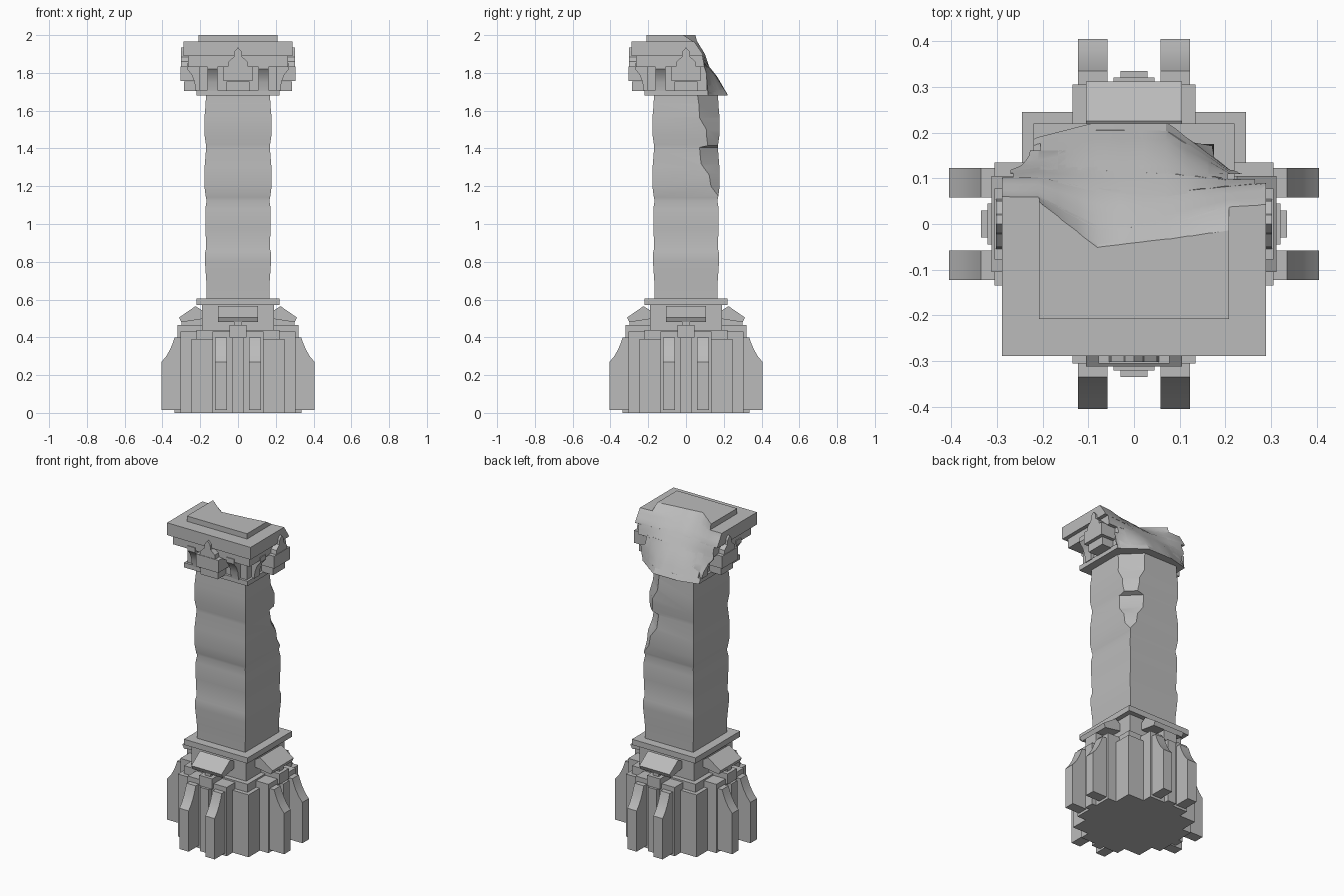
import bpy, bmesh
from math import radians
from mathutils import Matrix

cube = bpy.data.objects.get("Cube")
if cube:
    bpy.data.objects.remove(cube, do_unlink=True)

STONE = (0.5, 0.5, 0.5, 1)
stone = bpy.data.materials.new("grey stone")
stone.use_nodes = True
stone.diffuse_color = STONE
stone.node_tree.nodes["Principled BSDF"].inputs["Base Color"].default_value = STONE


def finish(name, bm):
    bmesh.ops.recalc_face_normals(bm, faces=bm.faces)
    mesh = bpy.data.meshes.new(name)
    bm.to_mesh(mesh)
    bm.free()
    mesh.materials.append(stone)
    obj = bpy.data.objects.new(name, mesh)
    bpy.context.collection.objects.link(obj)
    return obj


def loft(name, rings):
    """Closed skin through rings of 3D points."""
    bm = bmesh.new()
    loops = [[bm.verts.new(p) for p in ring] for ring in rings]
    for a, b in zip(loops, loops[1:]):
        for i in range(len(a)):
            j = (i + 1) % len(a)
            bm.faces.new((a[i], a[j], b[j], b[i]))
    bm.faces.new(loops[0])
    bm.faces.new(loops[-1])
    return finish(name, bm)


def square(r, z):
    return [(-r, -r, z), (r, -r, z), (r, r, z), (-r, r, z)]


def slab(name, r, z0, z1):
    return loft(name, [square(r, z0), square(r, z1)])


def spokes(name, profile, half, offsets=(0,), turns=(0, 90, 180, 270)):
    """Extrude a (radius, height) profile sideways, repeated around the pillar."""
    bm = bmesh.new()
    for turn in turns:
        rot = Matrix.Rotation(radians(turn), 3, 'Z')
        for off in offsets:
            sides = [[bm.verts.new(rot @ Matrix.Identity(3) @ Matrix.Identity(3).col[0].copy()
                                   .lerp(Matrix.Identity(3).col[0], 0)) for _ in profile]
                     for _ in range(2)]
            for side, x in zip(sides, (off - half, off + half)):
                for v, (r, z) in zip(side, profile):
                    v.co = rot @ Matrix.Translation((x, -r, z)).to_translation()
            a, b = sides
            bm.faces.new(a)
            bm.faces.new(b)
            for i in range(len(a)):
                j = (i + 1) % len(a)
                bm.faces.new((a[i], a[j], b[j], b[i]))
    return finish(name, bm)


def box(r0, r1, z0, z1):
    return [(r0, z0), (r1, z0), (r1, z1), (r0, z1)]


def carve(obj, cutter):
    mod = obj.modifiers.new("break", 'BOOLEAN')
    mod.operation = 'DIFFERENCE'
    mod.solver = 'EXACT'
    mod.object = cutter
    bpy.context.view_layer.objects.active = obj
    bpy.ops.object.modifier_apply(modifier=mod.name)


# Base: stepped core, cross arms and buttresses
parts = [
    slab("base_core", 0.245, 0, 0.39),
    slab("base_step", 0.22, 0.39, 0.44),
    slab("base_neck", 0.19, 0.44, 0.57),
    slab("base_cap_plate", 0.22, 0.57, 0.605),
    spokes("base_arms", box(0.15, 0.305, 0, 0.43), 0.135),
    spokes("base_piers", box(0.2, 0.335, 0, 0.40), 0.03),
    spokes("tile_blocks", box(0.15, 0.32, 0.40, 0.465), 0.045),
    spokes("tile_pegs", box(0.15, 0.3, 0.46, 0.5), 0.02),
    spokes("buttresses", [(0.2, 0.015), (0.405, 0.015), (0.405, 0.27), (0.38, 0.30),
                          (0.36, 0.335), (0.345, 0.37), (0.335, 0.40), (0.2, 0.40)],
           0.032, (-0.09, 0.09)),
    spokes("sloped_tiles", [(0.17, 0.53), (0.225, 0.565), (0.312, 0.505),
                            (0.3, 0.48), (0.17, 0.5)], 0.105),
]

# Shaft of four worn blocks
shaft = loft("shaft", [square(r, z) for z, r in (
    (0.6, 0.166), (0.7, 0.168), (0.8, 0.175), (0.85, 0.174), (0.87, 0.169),
    (0.98, 0.172), (1.08, 0.173), (1.125, 0.166), (1.14, 0.17), (1.2, 0.178),
    (1.3, 0.177), (1.4, 0.169), (1.42, 0.17), (1.47, 0.177), (1.57, 0.177),
    (1.64, 0.171), (1.69, 0.17))])
parts.append(shaft)

# Capital
capital = [
    slab("capital_foot_plate", 0.22, 1.68, 1.71),
    slab("capital_core", 0.205, 1.70, 1.84),
    slab("capital_moulding", 0.265, 1.83, 1.9),
    slab("capital_slab", 0.289, 1.89, 1.967),
    slab("capital_top", 0.208, 1.96, 2.0),
]
three = (0, 90, 270)
capital += [
    spokes("capital_feet", box(0.15, 0.285, 1.705, 1.755), 0.06, turns=three),
    spokes("capital_blocks", box(0.15, 0.305, 1.757, 1.835), 0.078, turns=three),
    spokes("capital_brackets", [(0.15, 1.705), (0.225, 1.705), (0.23, 1.75), (0.245, 1.79),
                                (0.27, 1.82), (0.27, 1.85), (0.15, 1.85)],
           0.026, (-0.135, 0.135), three),
]

# Pointed ornaments in front of the slab
for side, turn in (("front", 0), ("left", 90), ("right", 270)):
    rot = Matrix.Rotation(radians(turn), 4, 'Z')
    outline = [(-0.055, 1.83), (0.055, 1.83), (0.05, 1.86), (0.022, 1.885),
               (0.018, 1.915), (0, 1.935), (-0.018, 1.915), (-0.022, 1.885), (-0.05, 1.86)]
    rings = [[rot @ Matrix.Translation((x, -d, z)).to_translation() for x, z in outline]
             for d in (0.25, 0.302)]
    capital.append(loft(side + "_ornament", rings))

# Broken back of the capital: curved cutter surface, depth y per height and column
columns = (-0.4, -0.21, -0.08, 0.07, 0.21, 0.4)
rows = ((1.66, (0.11, 0.2, 0.235, 0.235, 0.12, 0.1)),
        (1.78, (0.1, 0.14, 0.165, 0.16, 0.11, 0.1)),
        (1.9, (0.1, 0.1, 0.07, 0.06, 0.08, 0.1)),
        (1.965, (0.06, 0.06, -0.01, 0.0, 0.04, 0.05)),
        (2.05, (0.05, 0.04, -0.11, -0.08, -0.09, 0.03)))
bm = bmesh.new()
grid = [[bm.verts.new((x, y, z)) for x, y in zip(columns, ys)] for z, ys in rows]
for a, b in zip(grid, grid[1:]):
    for i in range(len(columns) - 1):
        bm.faces.new((a[i], a[i + 1], b[i + 1], b[i]))
bmesh.ops.subdivide_edges(bm, edges=bm.edges, cuts=2, use_grid_fill=True, smooth=0.6)
ext = bmesh.ops.extrude_face_region(bm, geom=bm.faces[:])
for v in ext["geom"]:
    if isinstance(v, bmesh.types.BMVert):
        v.co.y = 0.6
break_cutter = finish("break_cutter", bm)

# Chipped back left corner of the shaft
chip_cutter = loft("chip_cutter", [
    [(s - 0.4, 0.4, z), (0.4, s - 0.4, z), (0.4, 0.4, z)] for z, s in (
        (1.11, 0.365), (1.2, 0.31), (1.26, 0.3), (1.32, 0.255), (1.405, 0.24),
        (1.415, 0.285), (1.5, 0.285), (1.56, 0.25), (1.63, 0.24), (1.75, 0.22))])

carve(shaft, chip_cutter)
for obj in capital:
    carve(obj, break_cutter)
for cutter in (break_cutter, chip_cutter):
    bpy.data.objects.remove(cutter, do_unlink=True)

# Shade with sharp edges kept
bpy.ops.object.select_all(action='DESELECT')
for obj in parts + capital:
    obj.select_set(True)
bpy.context.view_layer.objects.active = shaft
bpy.ops.object.shade_smooth_by_angle(angle=radians(30))
